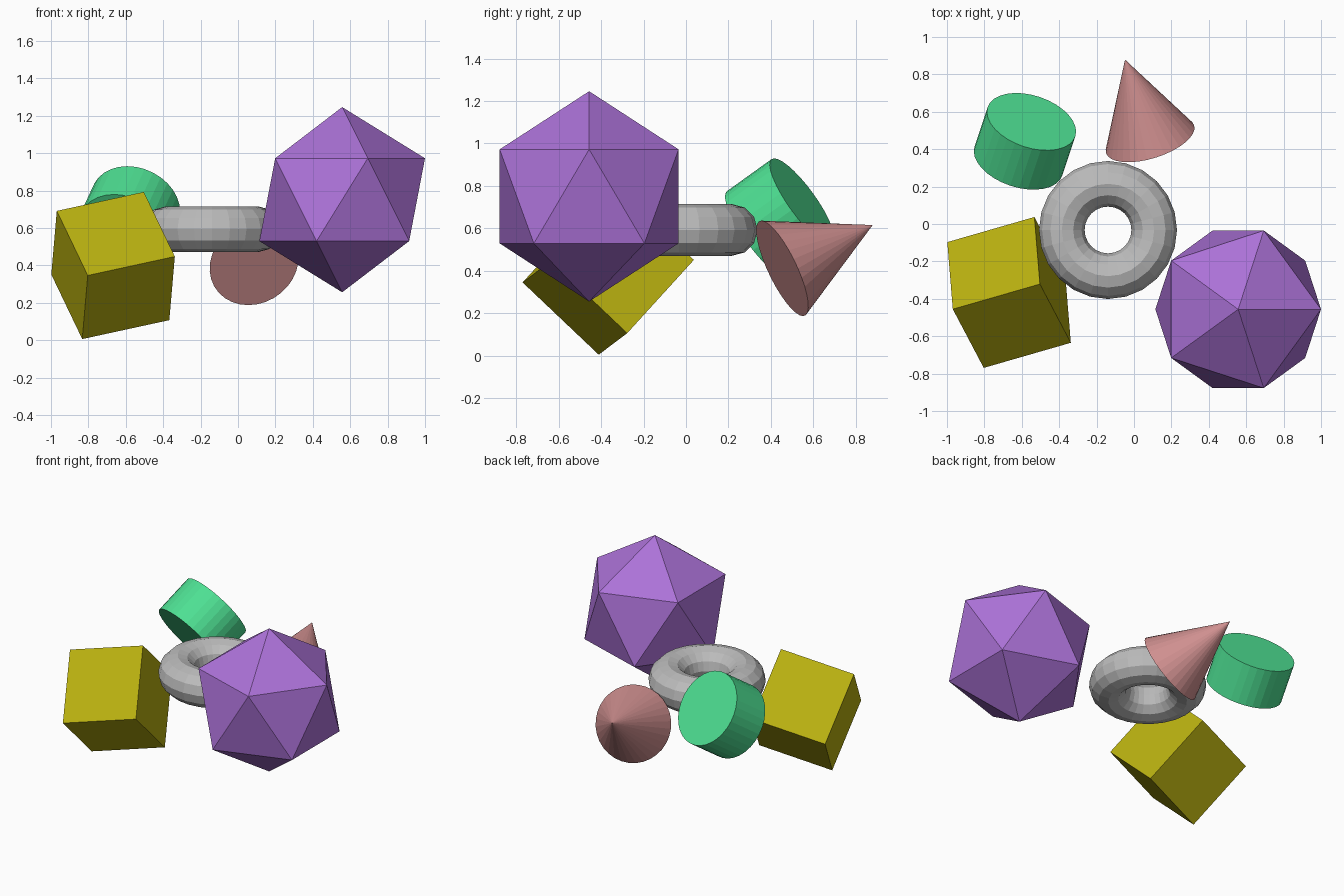
import bpy
import math
from mathutils import Vector, Matrix

if "Cube" in bpy.data.objects:
    bpy.data.objects.remove(bpy.data.objects["Cube"])


def linear(c):
    c /= 255
    return c / 12.92 if c <= 0.04045 else ((c + 0.055) / 1.055) ** 2.4


def finish(name, colour_name, rgb):
    """Name the active object and give it one flat colour."""
    ob = bpy.context.object
    ob.name = name
    mat = bpy.data.materials.new(colour_name)
    mat.diffuse_color = (*[linear(c) for c in rgb], 1)
    mat.use_nodes = True
    mat.node_tree.nodes["Principled BSDF"].inputs["Base Color"].default_value = mat.diffuse_color
    ob.data.materials.append(mat)
    return ob


def along(start, end):
    """Centre, length and rotation of a solid whose axis runs start to end."""
    a, b = Vector(start), Vector(end)
    d = b - a
    return (a + b) / 2, d.length, d.to_track_quat('Z', 'Y').to_euler()


# Icosahedron
bpy.ops.mesh.primitive_ico_sphere_add(subdivisions=1, radius=0.495,
                                      location=(0.557, -0.456, 0.751))
finish("icosahedron", "purple", (172, 114, 216))

# Ring
bpy.ops.mesh.primitive_torus_add(major_segments=24, minor_segments=12,
                                 major_radius=0.247, minor_radius=0.122,
                                 location=(-0.139, -0.032, 0.593))
finish("ring", "grey", (188, 188, 188))

# Tilted cube, from its three edge directions
u = Vector((0.465, 0.134, 0.101)).normalized()
v = Vector((-0.032, 0.359, -0.342))
v = (v - u * v.dot(u)).normalized()
w = u.cross(v)
bpy.ops.mesh.primitive_cube_add(size=0.495, location=(-0.668, -0.366, 0.399),
                                rotation=Matrix((u, v, w)).transposed().to_euler())
finish("cube", "yellow", (186, 177, 16))

# Tilted cylinder
loc, length, rot = along((-0.618, 0.337, 0.575), (-0.548, 0.547, 0.726))
bpy.ops.mesh.primitive_cylinder_add(vertices=32, radius=0.247, depth=length,
                                    location=loc, rotation=rot)
finish("cylinder", "green", (78, 224, 147))

# Tilted cone
loc, length, rot = along((0.086, 0.453, 0.412), (-0.048, 0.879, 0.616))
bpy.ops.mesh.primitive_cone_add(vertices=32, radius1=0.247, radius2=0, depth=length,
                                location=loc, rotation=rot)
finish("cone", "pink", (208, 144, 144))
